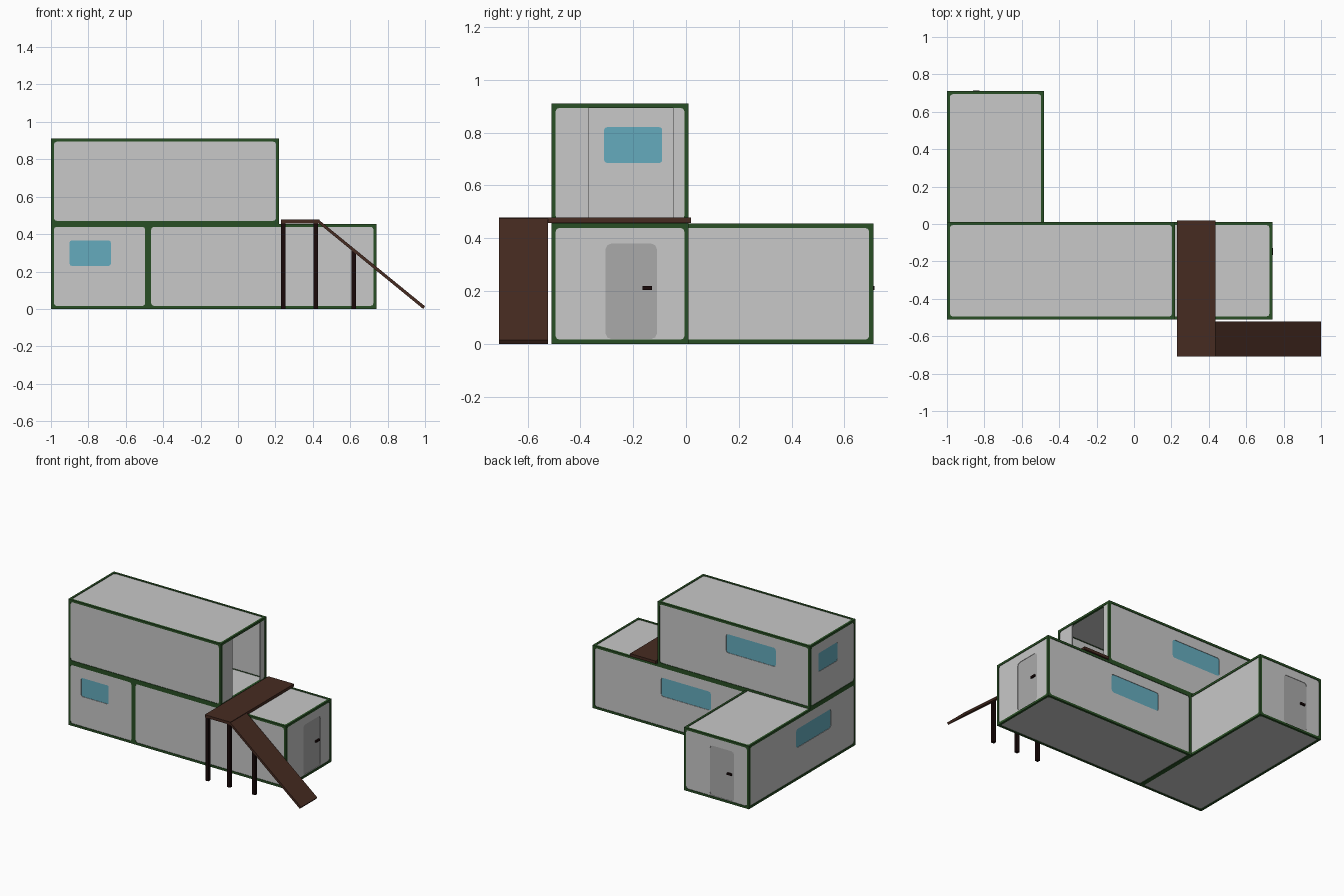
import bpy
from mathutils import Matrix, Vector

if "Cube" in bpy.data.objects:
    bpy.data.objects.remove(bpy.data.objects["Cube"])


def material(name, rgb):
    m = bpy.data.materials.new(name)
    m.diffuse_color = (*rgb, 1)
    m.use_nodes = True
    m.node_tree.nodes["Principled BSDF"].inputs["Base Color"].default_value = m.diffuse_color
    return m


GREY = material("wall grey", (0.58, 0.58, 0.58))
GREEN = material("frame green", (0.022, 0.078, 0.018))
BROWN = material("deck brown", (0.062, 0.024, 0.015))
DARK = material("post dark brown", (0.010, 0.003, 0.003))
GLASS = material("window blue", (0.13, 0.41, 0.51))
DOOR = material("door grey", (0.40, 0.40, 0.40))


def rect(u0, u1, v0, v1, c=0.0):
    """Rectangle outline, corners chamfered by c (two cuts per corner)."""
    if c == 0:
        return [(u0, v0), (u1, v0), (u1, v1), (u0, v1)]
    k = c * 0.3
    pts = []
    for (x, y, sx, sy, first) in ((u0, v0, 1, 1, 'v'), (u1, v0, -1, 1, 'h'),
                                  (u1, v1, -1, -1, 'v'), (u0, v1, 1, -1, 'h')):
        a, m, b = (x, y + sy * c), (x + sx * k, y + sy * k), (x + sx * c, y)
        pts += [a, m, b] if first == 'v' else [b, m, a]
    return pts


def plate(name, outlines, depth0, depth1, matrix, mat):
    """Outline with optional holes, filled and extruded from depth0 to depth1 along the normal."""
    cu = bpy.data.curves.new(name, 'CURVE')
    cu.dimensions = '2D'
    cu.fill_mode = 'BOTH'
    cu.extrude = abs(depth1 - depth0) / 2
    for pts in outlines:
        s = cu.splines.new('POLY')
        s.points.add(len(pts) - 1)
        for p, (x, y) in zip(s.points, pts):
            p.co = (x, y, 0, 1)
        s.use_cyclic_u = True
    tmp = bpy.data.objects.new(name + "_curve", cu)
    bpy.context.collection.objects.link(tmp)
    bpy.context.view_layer.update()
    me = bpy.data.meshes.new_from_object(tmp.evaluated_get(bpy.context.evaluated_depsgraph_get()))
    bpy.data.objects.remove(tmp)
    me.transform(matrix @ Matrix.Translation((0, 0, (depth0 + depth1) / 2)))
    me.materials.clear()
    me.materials.append(mat)
    for f in me.polygons:
        f.use_smooth = False
        f.material_index = 0
    ob = bpy.data.objects.new(name, me)
    bpy.context.collection.objects.link(ob)
    return ob


def axes(u, v, n, o):
    m = Matrix((u, v, n)).transposed().to_4x4()
    m.translation = o
    return m


X, Y, Z = Vector((1, 0, 0)), Vector((0, 1, 0)), Vector((0, 0, 1))
L, W, H = 1.22, 0.52, 0.455      # container length, width, height
BEAM, REC, WALL = 0.016, 0.004, 0.008

WINDOW_LONG = rect(-0.065, 0.333, 0.003, 0.138, 0.016)
WINDOW_END = rect(-0.16, 0.06, 0.003, 0.138, 0.010)
DOORWAY = rect(-0.055, 0.14, -0.2095, 0.1525, 0.022)
OPENING = rect(-0.12, 0.20, -0.213, 0.213)


def bounds(pts, grow):
    us, vs = [p[0] for p in pts], [p[1] for p in pts]
    return rect(min(us) - grow, max(us) + grow, min(vs) - grow, max(vs) + grow)


def container(name, location, angle, has_door):
    place = Matrix.Translation(location) @ Matrix.Rotation(angle, 4, 'Z')
    sides = {
        "door_end": (Y, Z, X, W, H, L, DOORWAY if has_door else OPENING),
        "window_end": (-Y, Z, -X, W, H, L, WINDOW_END),
        "window_side": (-X, Z, Y, L, H, W, WINDOW_LONG),
        "plain_side": (X, Z, -Y, L, H, W, None),
        "roof": (X, Y, Z, L, W, H, None),
        "floor": (X, -Y, -Z, L, W, H, None),
    }
    for side, (u, v, n, su, sv, sn, hole) in sides.items():
        m = place @ axes(u, v, n, Z * H / 2 + n * sn / 2)
        a, b = su / 2, sv / 2
        part = name + "_" + side
        # green edge beams with softened inner corners
        plate(part + "_frame", [rect(-a, a, -b, b),
              rect(-a + BEAM, a - BEAM, -b + BEAM, b - BEAM, 0.014)], -BEAM, 0, m, GREEN)
        # recessed wall panel
        e = 0.006
        outlines = [rect(-a + e, a - e, -b + e, b - e)] + ([hole] if hole else [])
        plate(part + "_wall", outlines, -REC - WALL, -REC, m, GREY)
        # glass, door leaf and handle
        if hole in (WINDOW_LONG, WINDOW_END):
            plate(part + "_glass", [bounds(hole, 0.0005)], -REC - 0.006, -REC - 0.003, m, GLASS)
        elif hole is DOORWAY:
            plate(part + "_door", [bounds(hole, 0.0005)], -REC - 0.007, -REC - 0.003, m, DOOR)
            plate(part + "_handle", [rect(0.085, 0.122, -0.023, -0.009)], -0.012, 0.004, m, DARK)


# three stacked containers
container("lower_left", (-0.74, 0.10, 0), 1.5707963, True)
container("lower_right", (0.13, -0.25, 0), 0, True)
container("upper", (-0.39, -0.25, H), 0, False)

# deck and ramp, drawn as side profiles
profile = axes(X, Z, -Y, Vector((0, 0, 0)))
plate("deck", [rect(0.23, 0.435, 0.458, 0.478)], -0.018, 0.708, profile, BROWN)
plate("ramp", [[(0.43, 0.478), (1.0, 0.014), (0.99, 0.0), (0.43, 0.458)]],
      0.522, 0.708, profile, BROWN)

# support posts under the outer edge
for i, (x, top) in enumerate(((0.243, 0.46), (0.417, 0.46), (0.618, 0.313))):
    plate("post_%d" % (i + 1), [rect(x - 0.012, x + 0.012, 0, top)], 0.68, 0.703, profile, DARK)
